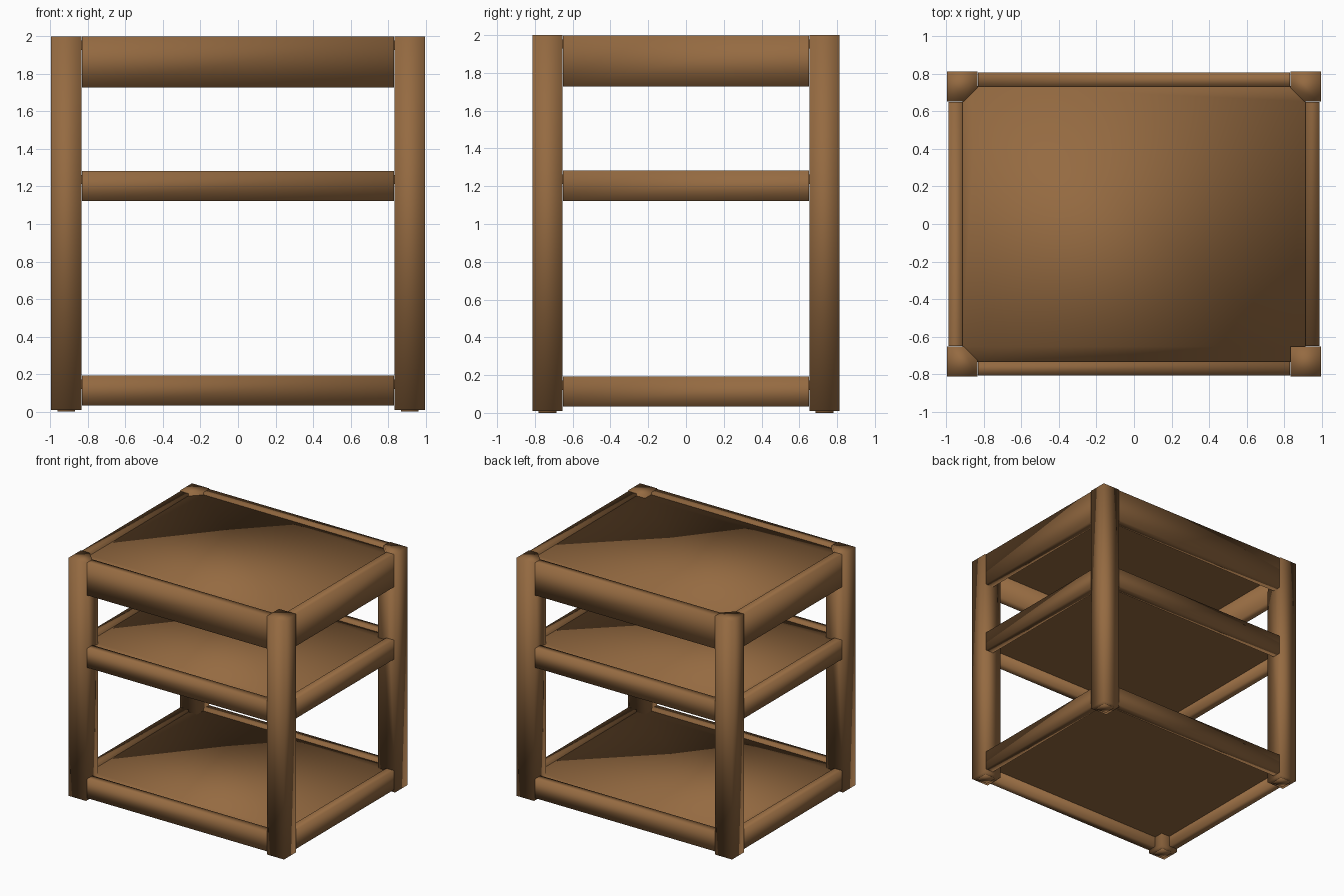
import bpy, bmesh
from mathutils import Vector

cube = bpy.data.objects.get("Cube")
if cube:
    bpy.data.objects.remove(cube, do_unlink=True)

wood = bpy.data.materials.new("warm brown wood")
wood.use_nodes = True
colour = (0.30, 0.145, 0.053, 1)
wood.diffuse_color = colour
wood.node_tree.nodes["Principled BSDF"].inputs["Base Color"].default_value = colour


def prism(name, outline, low, high, crisp=None, cut=None):
    """Extrude an outline upward, optionally slice a corner off, and shade it softly.
    Faces pointing along the crisp direction keep sharp borders."""
    bm = bmesh.new()
    base = bm.faces.new([bm.verts.new((x, y, low)) for x, y in outline])
    grown = bmesh.ops.extrude_face_region(bm, geom=[base], use_keep_orig=True)["geom"]
    for v in grown:
        if isinstance(v, bmesh.types.BMVert):
            v.co.z = high
    bmesh.ops.recalc_face_normals(bm, faces=bm.faces)
    if cut:
        point, normal = cut
        bmesh.ops.bisect_plane(bm, geom=bm.verts[:] + bm.edges[:] + bm.faces[:],
                               plane_co=point, plane_no=normal, clear_outer=True)
        bmesh.ops.holes_fill(bm, edges=[e for e in bm.edges if e.is_boundary])
        bmesh.ops.recalc_face_normals(bm, faces=bm.faces)
    for f in bm.faces:
        f.smooth = True
        if crisp and f.normal.dot(Vector(crisp)) > 0.9:
            for e in f.edges:
                e.smooth = False
    mesh = bpy.data.meshes.new(name)
    bm.to_mesh(mesh)
    bm.free()
    mesh.materials.append(wood)
    obj = bpy.data.objects.new(name, mesh)
    bpy.context.collection.objects.link(obj)


def box(name, cx, cy, hx, hy, low, high, crisp=None, cut=None):
    corners = [(cx - hx, cy - hy), (cx + hx, cy - hy), (cx + hx, cy + hy), (cx - hx, cy + hy)]
    prism(name, corners, low, high, crisp, cut)


# Square legs: the inner top corner is sliced off on all but the front left one
X_IN, X_OUT, Y_IN, Y_OUT, CUT = 0.835, 0.995, 0.653, 0.813, 0.08
for sx, side in ((1, "left"), (-1, "right")):
    for sy, end in ((-1, "front"), (1, "back")):
        slope = None
        if not (sx > 0 and sy < 0):
            tip = Vector((sx * X_IN, sy * Y_IN, 1.75))
            slope = (tip, Vector((-sx / CUT, -sy / CUT, 1 / 0.25)))
        cx, cy = sx * (X_IN + X_OUT) / 2, sy * (Y_IN + Y_OUT) / 2
        box(f"{end}_{side}_leg", cx, cy, (X_OUT - X_IN) / 2, (Y_OUT - Y_IN) / 2,
            0.01, 2.0, cut=slope)
        # Small foot pad
        box(f"{end}_{side}_foot", cx, cy, 0.047, 0.047, 0, 0.03)

# Board outline: clipped corners, with a square notch around the front left leg
BX, BY = 0.915, 0.734
board = [(X_IN, -BY), (X_IN, -Y_IN), (BX, -Y_IN),
         (BX, Y_IN), (X_IN, BY), (-X_IN, BY), (-BX, Y_IN),
         (-BX, -Y_IN), (-X_IN, -BY)]

# Three tiers, each with four rails around a thin, slightly recessed board
RECESS, THICK = 0.02, 0.05
for tier, low, high in (("bottom", 0.033, 0.192), ("middle", 1.123, 1.282),
                        ("top", 1.727, 1.998)):
    for s, end in ((-1, "front"), (1, "back")):
        box(f"{tier}_{end}_rail", 0, s * 0.77, 0.831, 0.037, low, high, (s, 0, 0))
    for s, side in ((1, "left"), (-1, "right")):
        box(f"{tier}_{side}_rail", s * 0.951, 0, 0.037, 0.65, low, high, (0, s, 0))
    prism(f"{tier}_board", board, high - RECESS - THICK, high - RECESS, (0, 0, -1))
